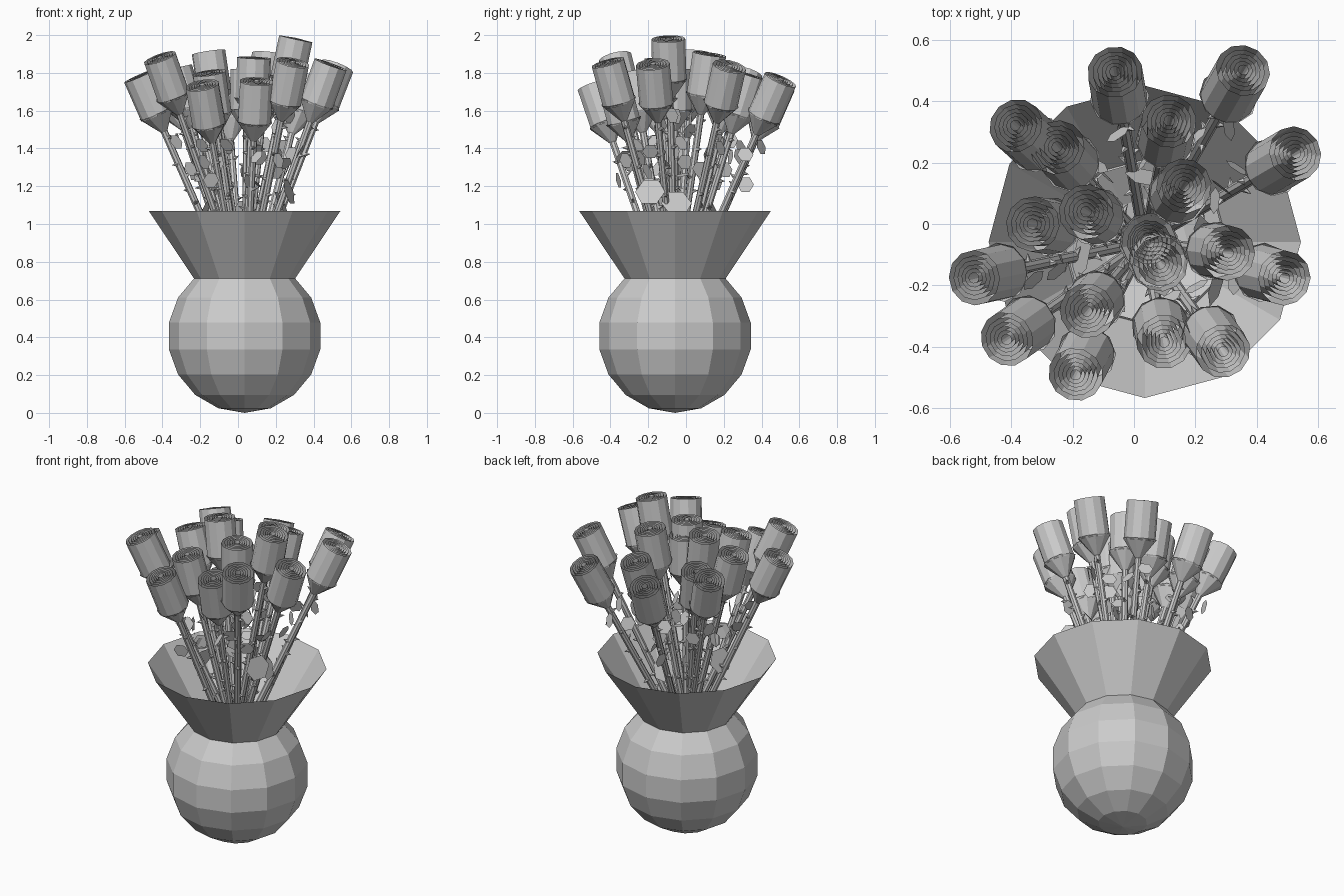
import bpy, bmesh, math, random
from mathutils import Vector, Matrix

if "Cube" in bpy.data.objects:
    bpy.data.objects.remove(bpy.data.objects["Cube"])

random.seed(4)
CX, CY = 0.035, -0.058


def lathe(bm, profile, sides, matrix, spin=0.0):
    """Revolve (radius, height) points into flat-sided rings."""
    rings = []
    for r, z in profile:
        if r == 0:
            rings.append([bm.verts.new(matrix @ Vector((0, 0, z)))] * sides)
            continue
        rings.append([bm.verts.new(matrix @ Vector((
            r * math.cos(spin + math.tau * k / sides),
            r * math.sin(spin + math.tau * k / sides), z))) for k in range(sides)])
    for a, b in zip(rings, rings[1:]):
        for k in range(sides):
            n = (k + 1) % sides
            bm.faces.new(list(dict.fromkeys((a[k], a[n], b[n], b[k]))))


def finish(bm, name):
    mesh = bpy.data.meshes.new(name)
    bm.to_mesh(mesh)
    bm.free()
    obj = bpy.data.objects.new(name, mesh)
    bpy.context.collection.objects.link(obj)


def axis_frame(origin, direction):
    rot = direction.to_track_quat('Z', 'Y').to_matrix().to_4x4()
    return Matrix.Translation(origin) @ rot


def leaf(bm, centre, normal, radius, stretch=1.0):
    m = axis_frame(centre, normal)
    bm.faces.new([bm.verts.new(m @ Vector((
        radius * stretch * math.cos(math.tau * k / 6),
        radius * math.sin(math.tau * k / 6), 0))) for k in range(6)])


# Round vase body, open at the top
bm = bmesh.new()
R = 0.407
body = [(R * math.sin(math.radians(20 * k)), R - R * math.cos(math.radians(20 * k)))
        for k in range(8)]
body[0] = (0, 0)
lathe(bm, body, 12, Matrix.Translation((CX, CY, 0)))
finish(bm, "vase_body")

# Flared vase neck
bm = bmesh.new()
lathe(bm, [(0.268, 0.712), (0.508, 1.07)], 12, Matrix.Translation((CX, CY, 0)))
finish(bm, "vase_neck")

# Centre of the top of each bloom
blooms = [
    (-.062, .495, 1.74), (.355, .50, 1.765), (-.385, .32, 1.80), (-.25, .25, 1.79),
    (.114, .335, 1.79), (.525, .23, 1.835), (.163, .124, 1.90), (-.33, 0, 1.82),
    (-.156, .04, 1.91), (.05, -.06, 1.82), (.085, -.13, 1.88), (.306, -.094, 1.98),
    (.49, -.176, 1.845), (-.52, -.175, 1.785), (-.414, -.375, 1.88), (-.153, -.283, 1.80),
    (-.19, -.49, 1.735), (.098, -.384, 1.755), (.29, -.414, 1.855)]

for i, p in enumerate(blooms):
    top = Vector(p)
    base = Vector((CX + 0.05 * (p[0] - CX), CY + 0.05 * (p[1] - CY), p[2] - 1.2))
    direction = (top - base).normalized()
    length = (top - base).length
    frame = axis_frame(base, direction)

    # Bloom: nested petal tubes, the inner ones narrowing downwards
    bm = bmesh.new()
    for k, r in enumerate((0.09, 0.073, 0.058, 0.044, 0.031, 0.018)):
        lathe(bm, [(r if k == 0 else r - 0.012, length - 0.225), (r, length + 0.001 * k)],
              12, frame, random.uniform(0, 0.5))
    finish(bm, f"bloom_{i + 1}")

    # Calyx cone under the petals
    bm = bmesh.new()
    lathe(bm, [(0.018, length - 0.325), (0.097, length - 0.215)], 10, frame,
          random.uniform(0, 0.6))
    finish(bm, f"calyx_{i + 1}")

    # Stem with thorns
    bm = bmesh.new()
    lathe(bm, [(0, 0), (0.019, 0), (0.019, length - 0.3)], 8, frame)
    for k in range(9):
        h = length - 0.36 - 0.075 * k
        a = k * 2.4 + i
        out = Vector((math.cos(a), math.sin(a), 0.25))
        m = frame @ axis_frame(Vector((0.013 * out.x, 0.013 * out.y, h)), out)
        lathe(bm, [(0.013, 0), (0, 0.034)], 5, m)
    finish(bm, f"stem_{i + 1}")

    # Small six-sided leaves beside the stem
    bm = bmesh.new()
    for k in range(2 + i % 2):
        a = random.uniform(0, math.tau)
        h = length - random.uniform(0.36, 0.62)
        c = frame @ Vector((0.055 * math.cos(a), 0.055 * math.sin(a), h))
        n = Vector((random.uniform(-1, 1), random.uniform(-1, 1), random.uniform(-.3, .5)))
        leaf(bm, c, n, 0.044)
    finish(bm, f"leaves_{i + 1}")

# Larger leaves inside the neck
bm = bmesh.new()
for c, n in [((.27, -.19, 1.17), (1, -.3, .3)), ((.23, -.05, 1.11), (1, .2, .5)),
             ((-.17, -.10, 1.08), (-1, .2, .4)), ((.05, .15, 1.06), (.2, 1, .4))]:
    leaf(bm, Vector(c), Vector(n), 0.075, 1.1)
finish(bm, "large_leaves")
